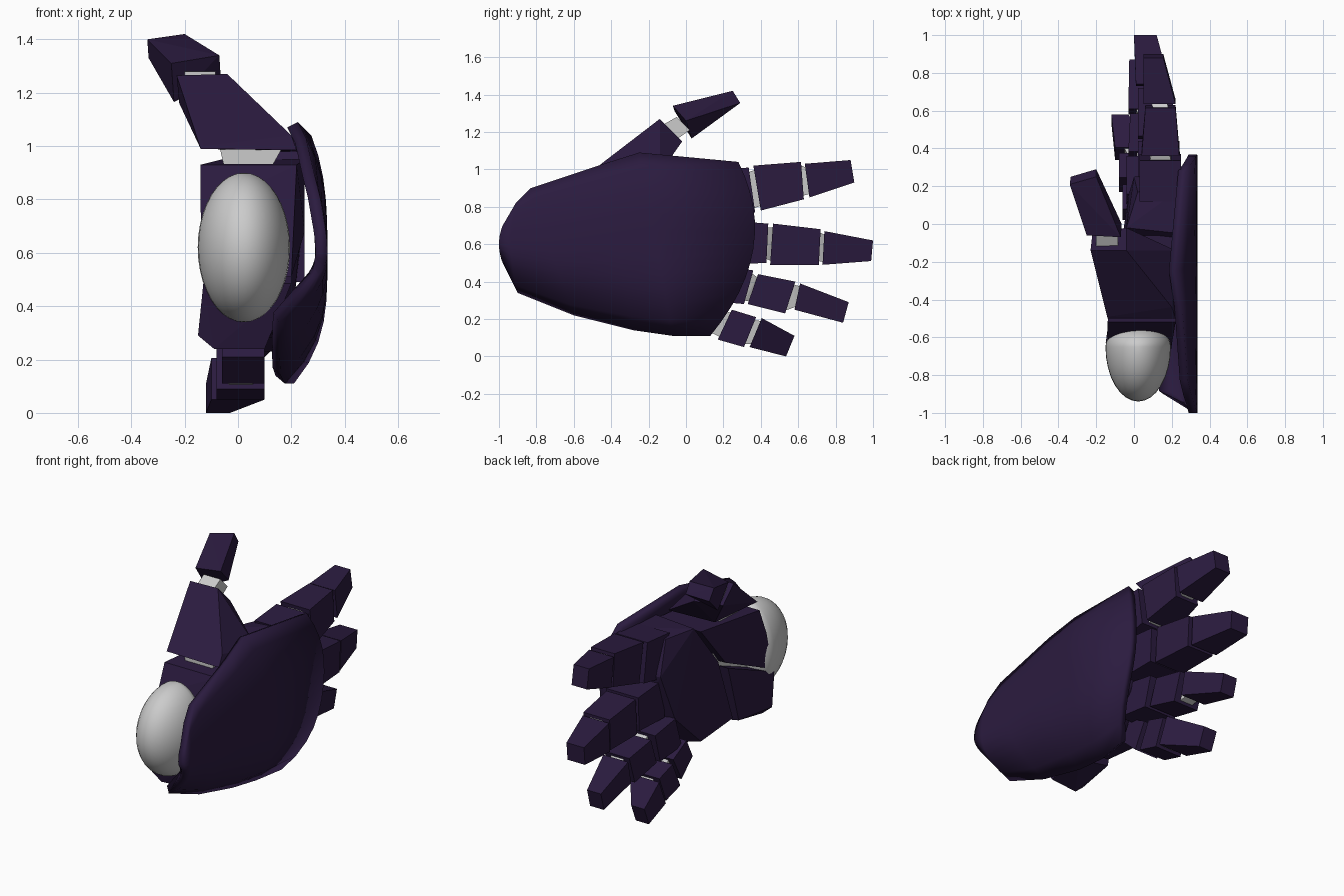
import bpy, bmesh
from mathutils import Vector

if "Cube" in bpy.data.objects:
    bpy.data.objects.remove(bpy.data.objects["Cube"])

purple = bpy.data.materials.new("dark_purple")
purple.diffuse_color = (0.024, 0.011, 0.05, 1)
purple.use_nodes = True
purple.node_tree.nodes["Principled BSDF"].inputs["Base Color"].default_value = purple.diffuse_color


def finish(name, bm, mat):
    mesh = bpy.data.meshes.new(name)
    bm.to_mesh(mesh)
    bm.free()
    ob = bpy.data.objects.new(name, mesh)
    bpy.context.collection.objects.link(ob)
    if mat:
        mesh.materials.append(mat)
    return ob


def hull(name, points, mat=purple):
    """Faceted solid wrapped round a few corner points."""
    bm = bmesh.new()
    for p in points:
        bm.verts.new(p)
    bmesh.ops.convex_hull(bm, input=bm.verts[:])
    loose = [v for v in bm.verts if not v.link_faces]
    bmesh.ops.delete(bm, geom=loose, context='VERTS')
    bmesh.ops.dissolve_limit(bm, angle_limit=0.03, verts=bm.verts[:], edges=bm.edges[:])
    bmesh.ops.recalc_face_normals(bm, faces=bm.faces[:])
    return finish(name, bm, mat)


def ring(top, low, xs):
    """Four corners of a finger cross-section from (y, z) ends and an x range."""
    return [Vector((x, *p)) for p in (top, low) for x in xs]


def shrink(pts):
    """Slimmer copy of a cross-section, for the joints."""
    c = sum(pts, Vector()) / len(pts)
    return [Vector(c[i] + (p[i] - c[i]) * k for i, k in enumerate((.5, .8, .8))) for p in pts]


def digit(name, rings):
    """Segments between ring pairs, with grey joints in the gaps."""
    for i in range(0, len(rings), 2):
        hull(f"{name}_segment_{i // 2 + 1}", rings[i] + rings[i + 1])
    for i in range(1, len(rings) - 1, 2):
        hull(f"{name}_joint_{i // 2 + 1}", shrink(rings[i]) + shrink(rings[i + 1]), None)


# fingers
digit("index_finger", [
    ring((.12, .99), (.17, .73), (.03, .25)), ring((.335, 1.01), (.37, .77), (.03, .25)),
    ring((.36, 1.02), (.40, .78), (.04, .24)), ring((.615, 1.04), (.63, .84), (.06, .22)),
    ring((.635, 1.03), (.66, .85), (.05, .22)), ring((.88, 1.05), (.90, .93), (.05, .155))])
digit("middle_finger", [
    ring((.18, .73), (.18, .49), (.02, .25)), ring((.44, .71), (.43, .50), (.02, .24)),
    ring((.465, .71), (.45, .49), (.02, .22)), ring((.72, .68), (.71, .49), (.02, .2)),
    ring((.74, .67), (.73, .49), (.01, .19)), ring((1.0, .62), (.99, .51), (.0, .12))])
digit("ring_finger", [
    ring((.16, .49), (.1, .30), (-.04, .19)), ring((.36, .46), (.31, .28), (-.04, .18)),
    ring((.385, .44), (.33, .28), (-.03, .16)), ring((.585, .40), (.53, .23), (-.02, .15)),
    ring((.61, .39), (.58, .25), (-.03, .14)), ring((.87, .29), (.84, .18), (-.025, .07))])
digit("little_finger", [
    ring((.08, .33), (.02, .21), (-.06, .1)), ring((.21, .26), (.13, .11), (-.06, .1)),
    ring((.245, .25), (.17, .09), (-.08, .1)), ring((.375, .21), (.31, .05), (-.08, .1)),
    ring((.405, .205), (.34, .05), (-.1, .1)), ring((.58, .11), (.535, 0), (-.12, -.03))])

# thumb
hull("thumb_lower_segment", [
    (-.14, -.5, .99), (.22, -.5, .985), (.2, -.44, 1.04), (-.13, -.49, 1.0), (.22, -.14, .98),
    (-.1, -.14, .99), (-.23, -.14, 1.265), (-.04, -.14, 1.27), (-.04, -.02, 1.15), (-.22, -.05, 1.16)])
hull("thumb_joint", [(x, y, z) for x in (-.2, -.085)
                     for y, z in ((-.12, 1.24), (-.05, 1.16), (-.05, 1.28), (.02, 1.21))], None)
hull("thumb_tip_segment", [
    (-.25, -.06, 1.31), (-.07, -.07, 1.34), (-.065, .0, 1.26), (-.24, .03, 1.165),
    (-.34, .21, 1.4), (-.2, .25, 1.42), (-.2, .29, 1.355), (-.335, .25, 1.33)])
hull("thumb_base_joint", [(x * w, y, z) for z, w in ((.88, .6), (1.0, 1))
                          for x in (-.07, .17) for y in (-.44, -.25)], None)

# palm plates
hull("main_palm", [
    (-.06, -.23, .70), (-.04, -.02, .98), (.02, .17, .97), (.0, .25, .77), (-.03, .15, .48),
    (-.06, -.06, .27), (-.09, -.33, .32), (.24, -.25, .72), (.24, -.05, .98), (.25, .19, .99),
    (.25, .26, .75), (.21, .2, .42), (.1, .02, .26), (.1, -.32, .3)])
hull("thumb_heel", [
    (-.14, -.52, .93), (.22, -.52, .93), (-.14, -.59, .76), (-.13, -.66, .51), (.2, -.64, .51),
    (-.09, -.26, .69), (-.06, -.06, .95), (.25, -.06, .95), (.25, -.26, .68)])
hull("lower_heel", [
    (-.13, -.68, .485), (-.15, -.63, .29), (-.09, -.62, .24), (.1, -.6, .24), (.2, -.66, .485),
    (-.1, -.27, .655), (-.11, -.36, .3), (.1, -.36, .26), (.2, -.27, .655)])
hull("palm_core", [(x, y, z) for x in (-.04, .15)
                   for y in (-.55, -.2) for z in (.4, .75)], None)

# wrist ball, rounder at the front than behind
bm = bmesh.new()
bmesh.ops.create_uvsphere(bm, u_segments=32, v_segments=20, radius=1)
for v in bm.verts:
    x, y, z = v.co
    v.co = (.022 + .173 * x, -.65 + y * (.29 if y < 0 else .12), .62 + .28 * z)
for f in bm.faces:
    f.smooth = True
finish("wrist_ball", bm, None)

# curved hand-back shell: low edge, high edge, middle bulge, edge drops
stations = [((-.98, .5), (-.98, .7), -.02, .05, .01),
            ((-.9, .34), (-.91, .82), -.03, .18, .03),
            ((-.6, .22), (-.83, .9), 0, .18, .05),
            ((-.28, .14), (-.44, 1.03), 0, .175, .08),
            ((-.07, .11), (-.25, 1.09), 0, .16, .11),
            ((.13, .11), (.28, 1.04), .155, .125, .06)]
bm = bmesh.new()
N = 12
grid = []
for i, (lo, hi, bulge, d0, d1) in enumerate(stations):
    row = []
    for k in range(N + 1):
        t = 2 * k / N - 1
        s = (t + 1) / 2
        y = lo[0] + (hi[0] - lo[0]) * s + bulge * (1 - t * t)
        z = lo[1] + (hi[1] - lo[1]) * s
        x = .335 - (d0 if t < 0 else d1) * abs(t) ** (2.2 if i < 3 else 3.2)
        row.append(bm.verts.new((x, y, z)))
    grid.append(row)
for a, b in zip(grid, grid[1:]):
    for k in range(N):
        bm.faces.new((a[k], b[k], b[k + 1], a[k + 1])).smooth = True
bm.normal_update()
if sum(f.normal.x for f in bm.faces) < 0:
    bmesh.ops.reverse_faces(bm, faces=bm.faces[:])
shell = finish("hand_back_shell", bm, purple)
solid = shell.modifiers.new("thickness", 'SOLIDIFY')
solid.thickness = .045
solid.offset = -1
bpy.context.view_layer.objects.active = shell
shell.select_set(True)
bpy.ops.object.modifier_apply(modifier=solid.name)
bpy.ops.object.shade_smooth_by_angle(angle=1.75)
